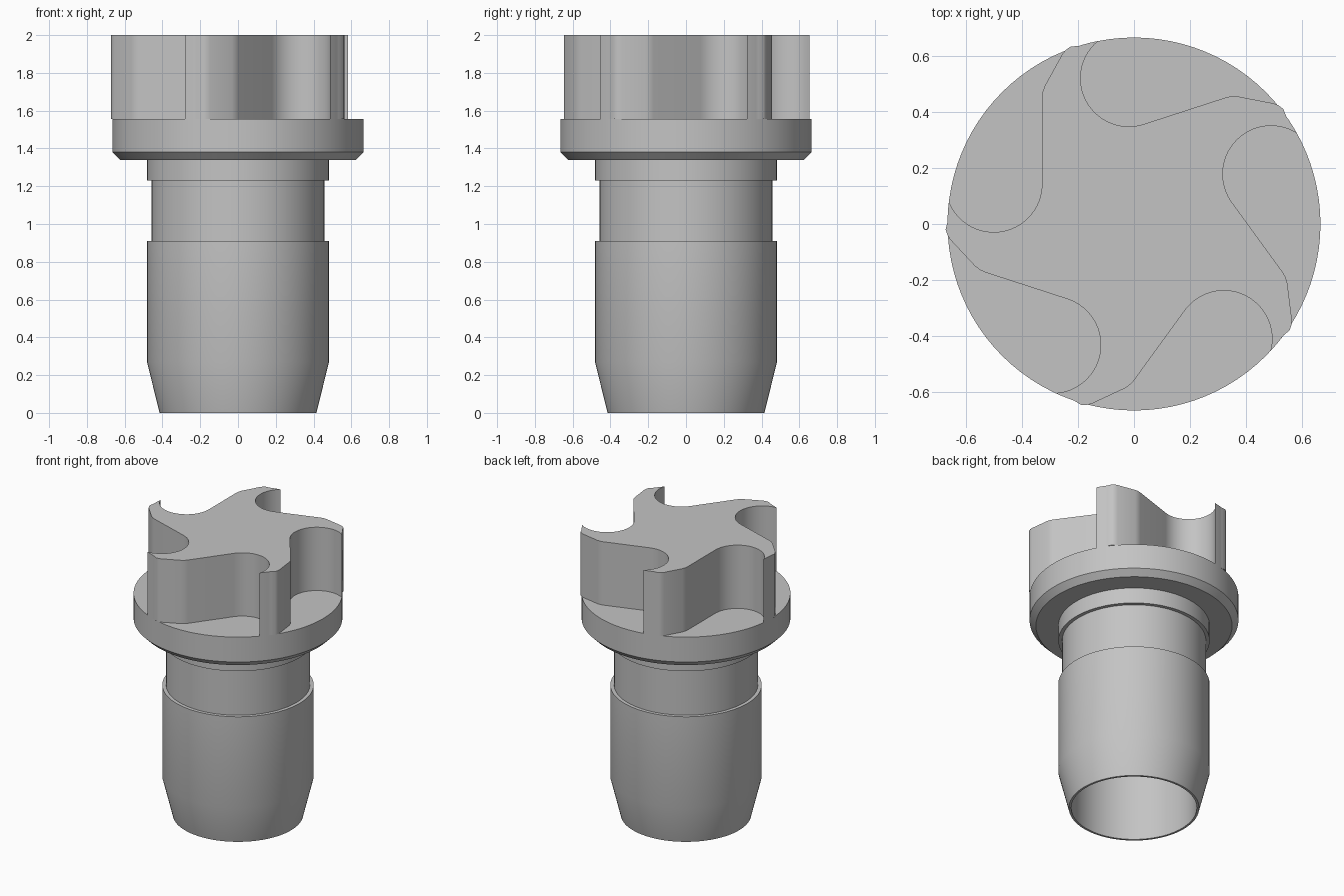
import bpy, bmesh
from math import sin, cos, radians, degrees, atan2, tau
from mathutils import Matrix, Vector

if "Cube" in bpy.data.objects:
    bpy.data.objects.remove(bpy.data.objects["Cube"])

SEGMENTS = 96
RIM = 0.665          # flange radius
FLANGE_TOP = 1.555
TOP = 2.0

grey = bpy.data.materials.new("plain grey")
grey.use_nodes = True
colour = (0.55, 0.55, 0.55, 1)
grey.diffuse_color = colour
grey.node_tree.nodes["Principled BSDF"].inputs["Base Color"].default_value = colour


def finish(name, bm, angle):
    """Turn a bmesh into a named object, smooth except at sharp edges."""
    bmesh.ops.recalc_face_normals(bm, faces=bm.faces[:])
    mesh = bpy.data.meshes.new(name)
    bm.to_mesh(mesh)
    bm.free()
    mesh.materials.append(grey)
    obj = bpy.data.objects.new(name, mesh)
    bpy.context.collection.objects.link(obj)
    bpy.ops.object.select_all(action="DESELECT")
    obj.select_set(True)
    bpy.context.view_layer.objects.active = obj
    bpy.ops.object.shade_smooth_by_angle(angle=radians(angle))
    return obj


def lathe(name, profile):
    """Revolve a radius/height profile around z."""
    bm = bmesh.new()
    verts = [bm.verts.new((r, 0, z)) for r, z in profile]
    edges = [bm.edges.new(pair) for pair in zip(verts, verts[1:])]
    bmesh.ops.spin(bm, geom=verts + edges, cent=(0, 0, 0), axis=(0, 0, 1),
                   angle=tau, steps=SEGMENTS, use_merge=True)
    bmesh.ops.remove_doubles(bm, verts=bm.verts[:], dist=1e-5)
    return finish(name, bm, 25)


# Hollow plug: bore, tapered nose, groove, neck and chamfered flange
lathe("plug_body", [
    (0, 1.3), (0.40, 1.3), (0.40, 0),
    (0.415, 0), (0.482, 0.27), (0.482, 0.91),
    (0.458, 0.91), (0.458, 1.23), (0.482, 1.23), (0.482, 1.34),
    (0.625, 1.34), (RIM, 1.38), (RIM, FLANGE_TOP), (0, FLANGE_TOP)])

# One pocket edge: round bay, straight flank, bent shoulder out to the rim
bay = Vector((-0.5, 0.143))
bay_radius = 0.172
pocket = [bay + bay_radius * Vector((cos(radians(a)), sin(radians(a))))
          for a in range(201, 361, 6)]
pocket += [Vector(p) for p in [
    (-0.328, 0.143), (-0.328, 0.45), (-0.326, 0.47), (-0.318, 0.493),
    (-0.256, 0.605), (-0.244, 0.62), (-0.226, 0.633)]]
pocket[0] = pocket[0].normalized() * RIM

# Vane tip along the rim, up to the next pocket
tip_start = degrees(atan2(0.635, -0.198))
tip_end = degrees(atan2(pocket[0].y, pocket[0].x)) - 72
for i in range(4):
    a = radians(tip_start + (tip_end - tip_start) * i / 4)
    pocket.append(Vector((RIM * cos(a), RIM * sin(a))))

# Five-vaned star block standing on the flange
bm = bmesh.new()
outline = []
for k in range(5):
    turn = Matrix.Rotation(radians(-72 * k), 2)
    for p in pocket:
        q = turn @ p
        outline.append(bm.verts.new((q.x, q.y, FLANGE_TOP)))
base = bm.faces.new(outline)
result = bmesh.ops.extrude_face_region(bm, geom=[base], use_keep_orig=True)
bmesh.ops.translate(bm, vec=(0, 0, TOP - FLANGE_TOP),
                    verts=[g for g in result["geom"] if isinstance(g, bmesh.types.BMVert)])
finish("vane_block", bm, 35)
